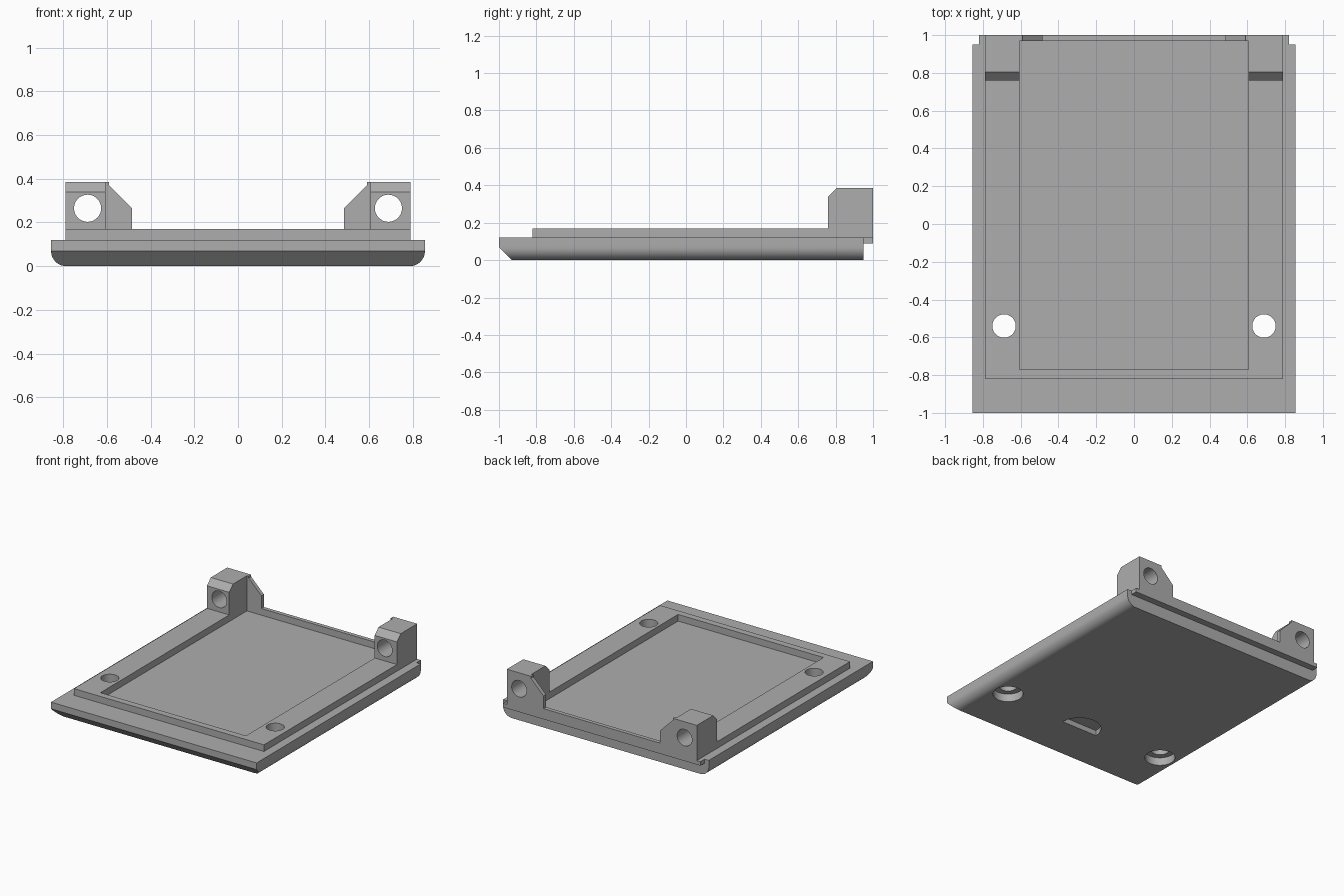
import bpy, bmesh
from math import sin, cos, pi

cube = bpy.data.objects.get("Cube")
if cube:
    bpy.data.objects.remove(cube, do_unlink=True)

grey = bpy.data.materials.new("plain grey")
grey.use_nodes = True
COLOUR = (0.42, 0.42, 0.42, 1)
grey.diffuse_color = COLOUR
grey.node_tree.nodes["Principled BSDF"].inputs["Base Color"].default_value = COLOUR


def prism(name, outline, axis, start, end):
    """Extrude a 2D outline along one axis."""
    place = {"x": lambda p, t: (t, p[0], p[1]),
             "y": lambda p, t: (p[0], t, p[1]),
             "z": lambda p, t: (p[0], p[1], t)}[axis]
    bm = bmesh.new()
    rings = [[bm.verts.new(place(p, t)) for p in outline] for t in (start, end)]
    bm.faces.new(rings[0])
    bm.faces.new(rings[1])
    n = len(outline)
    for i in range(n):
        j = (i + 1) % n
        bm.faces.new((rings[0][i], rings[0][j], rings[1][j], rings[1][i]))
    bmesh.ops.recalc_face_normals(bm, faces=bm.faces)
    mesh = bpy.data.meshes.new(name)
    bm.to_mesh(mesh)
    bm.free()
    mesh.materials.append(grey)
    obj = bpy.data.objects.new(name, mesh)
    bpy.context.collection.objects.link(obj)
    return obj


def arc(cx, cy, r, a0, a1, steps):
    return [(cx + r * cos(a0 + (a1 - a0) * i / steps),
             cy + r * sin(a0 + (a1 - a0) * i / steps)) for i in range(steps + 1)]


def circle(cx, cy, r, n=48):
    return arc(cx, cy, r, 0, 2 * pi, n)[:-1]


def rect(x0, x1, y0, y1):
    return [(x0, y0), (x1, y0), (x1, y1), (x0, y1)]


def combine(target, tool, operation):
    """Apply a boolean and discard the tool."""
    mod = target.modifiers.new("combine", "BOOLEAN")
    mod.solver = "EXACT"
    mod.operation = operation
    mod.object = tool
    bpy.context.view_layer.update()
    graph = bpy.context.evaluated_depsgraph_get()
    mesh = bpy.data.meshes.new_from_object(target.evaluated_get(graph))
    target.modifiers.clear()
    target.data = mesh
    bpy.data.objects.remove(tool, do_unlink=True)


W, TOP, RIM, R = 0.855, 0.12, 0.17, 0.07

# Base slab with rounded lower sides
profile = ([(W, TOP)] + arc(W - R, R, R, 0, -pi / 2, 12)
           + arc(R - W, R, R, -pi / 2, -pi, 12) + [(-W, TOP)])
body = prism("tray_body", profile, "y", -1, 0.95)

# Chamfer under the front edge
combine(body, prism("front_chamfer", [(-1.1, -0.1), (-0.83, -0.1), (-1.1, 0.17)],
                    "x", -1, 1), "DIFFERENCE")

# Back lip and raised rim
combine(body, prism("back_lip", rect(-0.82, 0.82, 0.9, 1), "z", 0.09, TOP), "UNION")
combine(body, prism("raised_rim", rect(-0.79, 0.79, -0.82, 1), "z", 0.1, RIM), "UNION")

# Back posts with bevelled fronts and sloping gussets
for s in (-1, 1):
    post = [(0.76, 0.15), (1, 0.15), (1, 0.385), (0.805, 0.385), (0.76, 0.34)]
    combine(body, prism("post", post, "x", s * 0.59, s * 0.79), "UNION")
    gusset = [(s * 0.7, 0.15), (s * 0.485, 0.15), (s * 0.485, 0.265),
              (s * 0.605, 0.385), (s * 0.7, 0.385)]
    combine(body, prism("gusset", gusset, "y", 0.95, 1), "UNION")

# Shallow pocket
combine(body, prism("pocket", rect(-0.605, 0.605, -0.77, 0.97), "z", TOP, 0.6),
        "DIFFERENCE")

# Post holes, screw holes and their counterbores
for s in (-1, 1):
    x = s * 0.688
    combine(body, prism("post_hole", circle(x, 0.265, 0.062), "y", 0.5, 1.2), "DIFFERENCE")
    combine(body, prism("screw_hole", circle(x, -0.54, 0.062), "z", -0.1, 0.4), "DIFFERENCE")
    combine(body, prism("counterbore", circle(x, -0.54, 0.105), "z", -0.1, 0.06), "DIFFERENCE")

# Half-round recess underneath
combine(body, prism("thumb_recess", arc(0, -0.59, 0.15, 0, pi, 32), "z", -0.1, 0.04),
        "DIFFERENCE")

bpy.ops.object.select_all(action="DESELECT")
body.select_set(True)
bpy.context.view_layer.objects.active = body
bpy.ops.object.shade_smooth_by_angle(angle=pi / 6)
